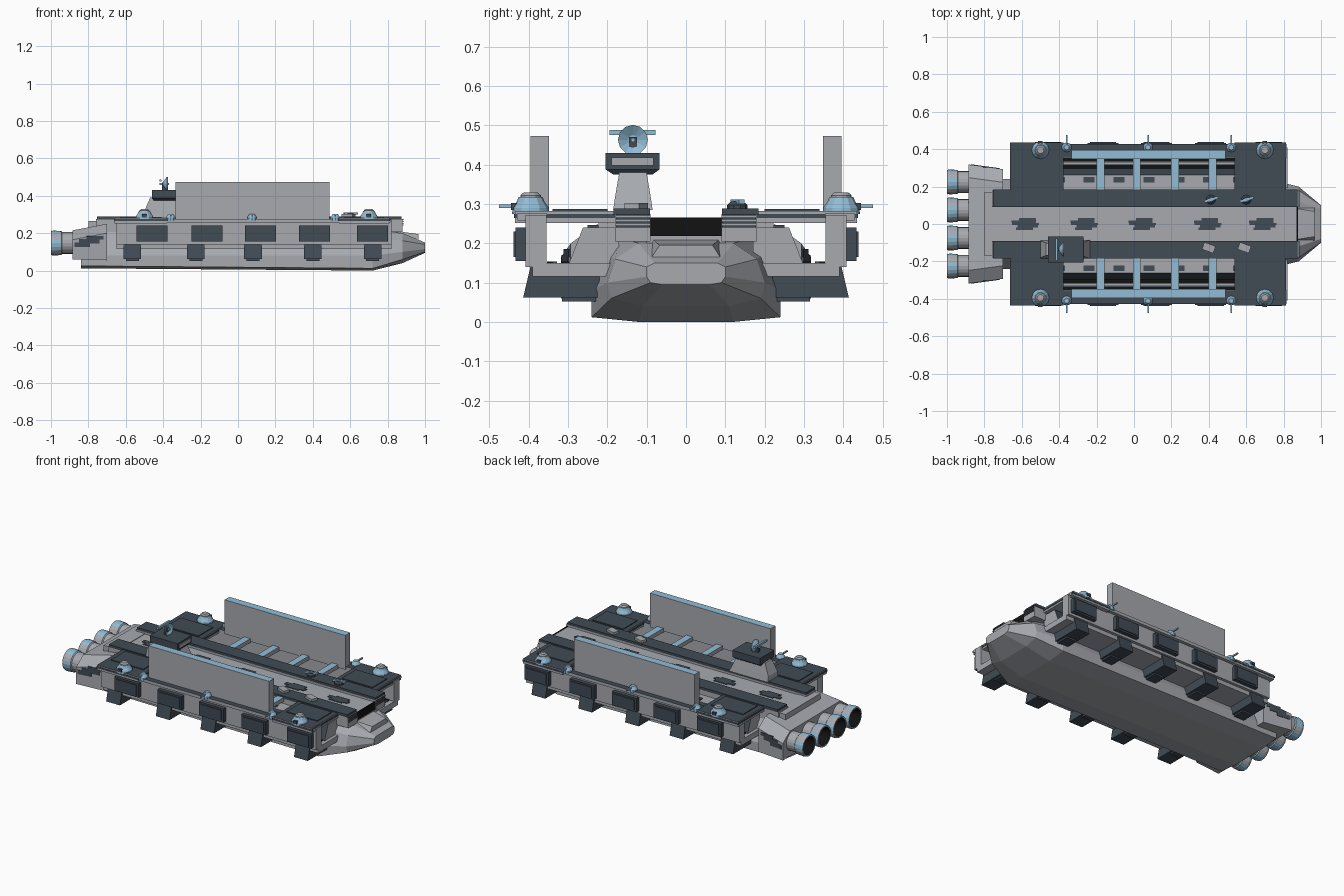
import bpy, bmesh, math
from mathutils import Vector, Matrix

if "Cube" in bpy.data.objects:
    bpy.data.objects.remove(bpy.data.objects["Cube"])


def mat(name, r, g, b):
    m = bpy.data.materials.new(name)
    m.diffuse_color = (r, g, b, 1)
    m.use_nodes = True
    m.node_tree.nodes["Principled BSDF"].inputs["Base Color"].default_value = m.diffuse_color
    return m


GREY = mat("hull_grey", .385, .40, .43)
DARK = mat("slate_dark", .052, .069, .09)
BLUE = mat("pale_blue", .29, .50, .66)
BLACK = mat("black", .006, .006, .006)


def paint(bm, rule):
    bmesh.ops.recalc_face_normals(bm, faces=bm.faces)
    bm.normal_update()
    if rule:
        for f in bm.faces:
            f.material_index = rule(f)


def loft(name, sections, mats, rule=None):
    """Skin a list of equal-length point rings and cap the ends."""
    bm = bmesh.new()
    rings = [[bm.verts.new(p) for p in s] for s in sections]
    n = len(rings[0])
    for a, b in zip(rings, rings[1:]):
        for i in range(n):
            j = (i + 1) % n
            bm.faces.new((a[i], a[j], b[j], b[i]))
    bm.faces.new(rings[0])
    bm.faces.new(rings[-1])
    paint(bm, rule)
    me = bpy.data.meshes.new(name)
    bm.to_mesh(me)
    bm.free()
    for m in mats:
        me.materials.append(m)
    ob = bpy.data.objects.new(name, me)
    bpy.context.collection.objects.link(ob)
    return ob


def rect(x0, x1, y0, y1, z):
    return [(x0, y0, z), (x1, y0, z), (x1, y1, z), (x0, y1, z)]


def box(name, x0, x1, y0, y1, z0, z1, m, top=None):
    return loft(name, [rect(x0, x1, y0, y1, z0), rect(x0, x1, y0, y1, z1)],
                [m, top or m], lambda f: int(f.normal.z > .9))


def mbox(name, s, x0, x1, y0, y1, z0, z1, m, top=None):
    return box(name, x0, x1, min(s * y0, s * y1), max(s * y0, s * y1), z0, z1, m, top)


def prism(name, prof, x0, x1, s, mats, rule=None):
    return loft(name, [[(x, s * y, z) for y, z in prof] for x in (x0, x1)], mats, rule)


def lathe(name, prof, center, axis, n, mats, rule=None):
    """Revolve (distance, radius) points around an axis."""
    a = Vector(axis)
    u = Vector((0, 1, 0))
    v = a.cross(u)
    secs = []
    for h, r in prof:
        secs.append([Vector(center) + a * h + u * r * math.cos(2 * math.pi * i / n)
                     + v * r * math.sin(2 * math.pi * i / n) for i in range(n)])
    return loft(name, secs, mats, rule)


# main hull with tapered bow
hull = [(-.84, [(.12, .012), (.24, .025), (.24, .08), (.2, .17), (.17, .215)]),
        (.72, [(.12, 0), (.24, .012), (.24, .08), (.2, .17), (.17, .215)]),
        (.88, [(.11, .04), (.19, .06), (.2, .10), (.18, .16), (.12, .20)]),
        (1.0, [(.06, .095), (.09, .10), (.10, .115), (.10, .14), (.08, .15)])]
loft("main_hull", [[(x, y, z) for y, z in p] + [(x, -y, z) for y, z in reversed(p)]
                   for x, p in hull], [GREY])
loft("bow_deck", [[(x, y, z) for y, z in ((-w, .16), (w, .16), (w * .75, t), (-w * .75, t))]
                  for x, w, t in ((.82, .12, .215), (.965, .09, .195))], [GREY])

# central spine, launch opening and camouflage plates
box("spine", -.76, .87, -.1, .1, .19, .262, GREY)
box("launch_opening", .87, .876, -.09, .09, .218, .266, BLACK)
for x in (-.58, -.265, .045, .395, .69):
    for dx, y, w in ((.01, .025, .045), (-.01, .0125, .065), (.0, 0, .072),
                     (.012, -.0125, .055), (-.005, -.025, .045)):
        box("camo_patch", x + dx - w, x + dx + w, y - .0063, y + .0063, .26, .266, DARK)

# engine housing at the stern
loft("engine_housing", [
    [(x, y, z) for y, z in ((-w, b), (w, b), (w, t - .05), (w - .07, t), (-w + .07, t), (-w, t - .05))]
    for x, w, b, t in ((-.885, .318, .06, .215), (-.70, .293, .055, .25))], [GREY])
box("engine_ramp", -.80, -.70, -.17, .17, .2, .265, GREY)
for s in (1, -1):
    for x0, x1, z0, z1 in ((-.875, -.79, .125, .15), (-.85, -.74, .145, .17), (-.81, -.72, .165, .185)):
        w = lambda x: s * (.318 - (x + .885) * .135)
        loft("housing_camo", [[(x, w(x) - s * .004, z0), (x, w(x) + s * .003, z0),
                               (x, w(x) + s * .003, z1), (x, w(x) - s * .004, z1)]
                              for x in (x0, x1)], [DARK])

# four engine nozzles: grey and blue shells with black bores
for ny in (-.225, -.075, .075, .225):
    def nozzle_rule(f):
        c = f.calc_center_median()
        dy, dz = c.y - ny, c.z - .147
        if c.x < -.92 and (len(f.verts) > 4 or f.normal.y * dy + f.normal.z * dz < .001 and c.x > -.999):
            return 2
        return int(c.x < -.94 and math.sin(math.atan2(dz, dy) * 4 + .8) > -.55)

    lathe("engine_nozzle", [(-.14, .05), (-.115, .058), (-.06, .058), (-.055, .064), (-.015, .067),
                            (0, .064), (0, .055), (-.07, .042)][::1],
          (-1.0, ny, .147), (-1, 0, 0), 20, [GREY, BLUE, BLACK], nozzle_rule)

for s in (1, -1):
    # raised rails beside the spine
    mbox("spine_rail", s, -.76, .88, .09, .18, .205, .275, GREY)
    mbox("rail_top", s, -.755, .875, .092, .184, .272, .288, DARK)
    for z in (.24, .25, .26, .27):
        mbox("rail_louvre", s, .879, .884, .092, .178, z, z + .005, DARK)
    # inner sponson along the hull with dark outer face
    prism("inner_sponson", [(.17, .15), (.297, .15), (.262, .24), (.17, .24)], -.63, .8, s,
          [GREY, DARK], lambda f: int(f.normal.y * s > .5))
    for i in range(9):
        x = -.56 + i * .16
        mbox("sponson_vent", s, x - .03, x + .03, .222, .25, .238, .246, DARK)
    # open side bay: floor, tracks, outer wall, top trim
    mbox("bay_floor", s, -.65, .82, .19, .39, .115, .15, GREY)
    mbox("bay_track", s, -.62, .79, .297, .318, .148, .154, BLACK)
    mbox("bay_track", s, -.62, .79, .328, .338, .148, .154, DARK)
    mbox("bay_track", s, -.62, .79, .338, .354, .148, .154, BLACK)
    mbox("bay_wall", s, -.65, .82, .355, .408, .14, .272, GREY)
    mbox("wall_trim", s, -.655, .815, .355, .428, .258, .277, GREY, DARK)
    # end decks linking bay to spine
    for x0, x1 in ((-.66, -.38), (.54, .81)):
        mbox("end_deck", s, x0, x1, .17, .435, .252, .282, GREY, DARK)
        mbox("deck_plate", s, x0 + .03, x1 - .03, .2, .34, .28, .287, DARK)
        mbox("deck_edge", s, x0 - .003, x1 + .003, .18, .437, .264, .275, DARK)
    # cross beams
    for x in (-.18, .015, .22, .42):
        mbox("cross_beam", s, x - .021, x + .021, .17, .36, .255, .28, GREY, BLUE)
    # tall screen wall
    mbox("screen_wall", s, -.335, .49, .348, .395, .262, .473, GREY, BLUE)
    # armour panels and flared fins
    for x in (-.46, -.165, .12, .41, .72):
        mbox("armour_panel", s, x - .083, x + .083, .405, .433, .155, .24, DARK)
        mbox("panel_face", s, x - .07, x + .07, .43, .438, .165, .23, DARK)
    for x in (-.565, -.225, .08, .4, .72):
        prism("flared_fin", [(.22, .062), (.414, .062), (.395, .142), (.22, .142)],
              x - .047, x + .047, s, [DARK])
        mbox("fin_foot", s, x - .035, x + .035, .22, .315, .052, .064, DARK)
    # large corner turrets
    for x in (-.5, .70):
        lathe("turret_base", [(.275, .047), (.29, .046), (.305, .036), (.318, .03)], (x, s * .395, 0),
              (0, 0, 1), 12, [BLUE])
        lathe("turret_cap", [(.316, .026), (.322, .026), (.329, .018)], (x, s * .395, 0), (0, 0, 1),
              12, [GREY])
        mbox("turret_mantle", s, x - .012, x + .012, .42, .445, .285, .302, DARK)
    # small wall turrets with barrels
    for x in (-.36, .075, .52):
        lathe("small_turret", [(.268, .026), (.285, .026), (.303, .014)], (x, s * .41, 0), (0, 0, 1),
              10, [BLUE])
        mbox("gun_barrel", s, x - .004, x + .004, .41, .475, .29, .298, BLUE)

# guns (one rail) and hatches (other rail)
for x in (.41, .6):
    lathe("rail_gun_mount", [(.285, .026), (.297, .026), (.306, .016)], (x, .13, 0), (0, 0, 1),
          10, [DARK])
    g = box("rail_gun", -.035, .04, -.007, .007, .3, .311, BLUE)
    g.data.transform(Matrix.Translation((x, .13, 0)) @ Matrix.Rotation(.3, 4, 'Z'))
    h = box("rail_hatch", -.032, .032, -.02, .02, .285, .303, GREY)
    h.data.transform(Matrix.Translation((x - .01, -.127, 0)) @ Matrix.Rotation(-.35, 4, 'Z'))

# command tower
loft("tower_base", [rect(-.5, -.235, -.185, -.085, .285), rect(-.5, -.25, -.18, -.09, .32),
                    rect(-.47, -.28, -.168, -.102, .39)], [GREY])
loft("tower_bridge", [rect(-.45, -.28, -.185, -.085, .375), rect(-.46, -.27, -.205, -.067, .388),
                      rect(-.46, -.27, -.205, -.067, .43)], [DARK])
box("bridge_window", -.272, -.266, -.19, -.082, .398, .418, GREY)
# radar dish and cross bar
box("radar_mast", -.405, -.385, -.145, -.125, .425, .47, DARK)
lathe("radar_dish", [(0, .012), (.02, .038), (.026, .038), (.01, .012)], (-.40, -.135, .463),
      (1, 0, 0), 12, [BLUE])
box("radar_bar", -.42, -.408, -.195, -.078, .475, .488, BLUE)
box("radar_feed", -.42, -.37, -.14, -.13, .458, .468, BLUE)
